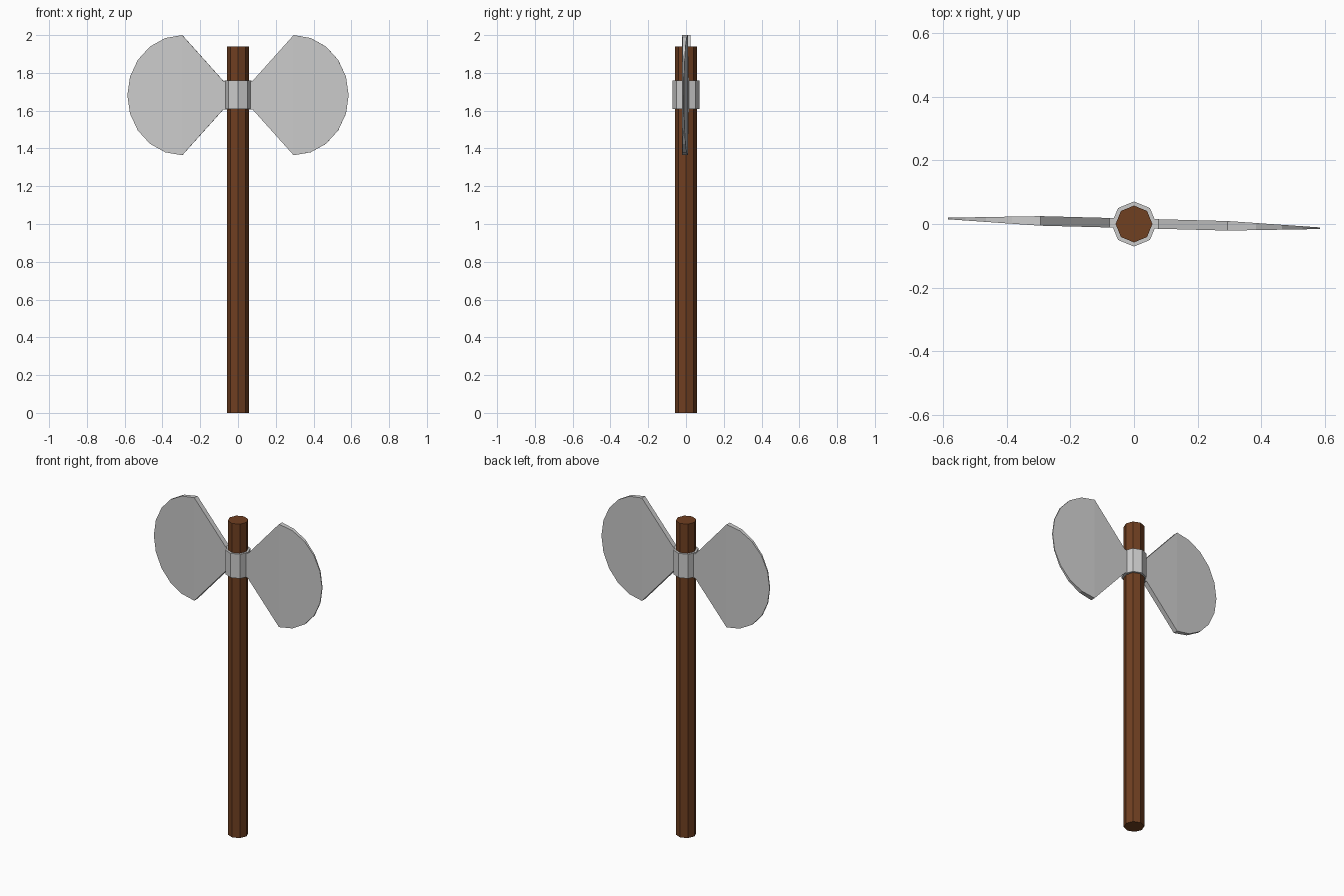
import bpy, bmesh
from math import sin, cos, pi, radians
from mathutils import Matrix

if "Cube" in bpy.data.objects:
    bpy.data.objects.remove(bpy.data.objects["Cube"])

MID_Z = 1.682


def octagon(name, radius, z0, z1):
    bpy.ops.mesh.primitive_cylinder_add(vertices=8, radius=radius, depth=z1 - z0,
                                        location=(0, 0, (z0 + z1) / 2))
    obj = bpy.context.object
    obj.name = name
    return obj


def blade(name, angle):
    # Columns of (x, half height, half thickness) from the hub to the cutting edge
    cols = [(0.045, 0.075, 0.0150), (0.077, 0.075, 0.0150)]
    for i in range(5):
        a = i * pi / 10
        cols.append((0.295 + 0.291 * sin(a), 0.318 * cos(a), 0.015 - 0.0125 * sin(a)))

    bm = bmesh.new()
    rings = [[bm.verts.new((x, sy * t, sz * h))
              for sy, sz in ((-1, -1), (1, -1), (1, 1), (-1, 1))] for x, h, t in cols]
    for a, b in zip(rings, rings[1:]):
        for i in range(4):
            j = (i + 1) % 4
            bm.faces.new((a[i], a[j], b[j], b[i]))
    bm.faces.new(rings[0])

    # Rounded edge closes on one short vertical-plane edge at the tip
    front = bm.verts.new((0.586, -0.0025, 0))
    back = bm.verts.new((0.586, 0.0025, 0))
    r = rings[-1]
    bm.faces.new((r[0], r[1], back, front))
    bm.faces.new((r[2], r[3], front, back))
    bm.faces.new((r[1], r[2], back))
    bm.faces.new((r[3], r[0], front))

    bmesh.ops.recalc_face_normals(bm, faces=bm.faces)
    bm.transform(Matrix.Translation((0, 0.002, MID_Z)) @ Matrix.Rotation(angle, 4, 'Z'))
    mesh = bpy.data.meshes.new(name)
    bm.to_mesh(mesh)
    bm.free()
    obj = bpy.data.objects.new(name, mesh)
    bpy.context.collection.objects.link(obj)
    return obj


# Wooden handle
handle = octagon("handle", 0.058, 0, 1.94)
wood = bpy.data.materials.new("wood")
wood.diffuse_color = (0.16, 0.05, 0.015, 1)
wood.use_nodes = True
wood.node_tree.nodes["Principled BSDF"].inputs["Base Color"].default_value = wood.diffuse_color
handle.data.materials.append(wood)

# Metal collar around the handle
octagon("collar", 0.071, 1.61, 1.76)

# Two opposing blades, turned slightly about the handle
blade("right_blade", radians(-1.5))
blade("left_blade", radians(178.5))
